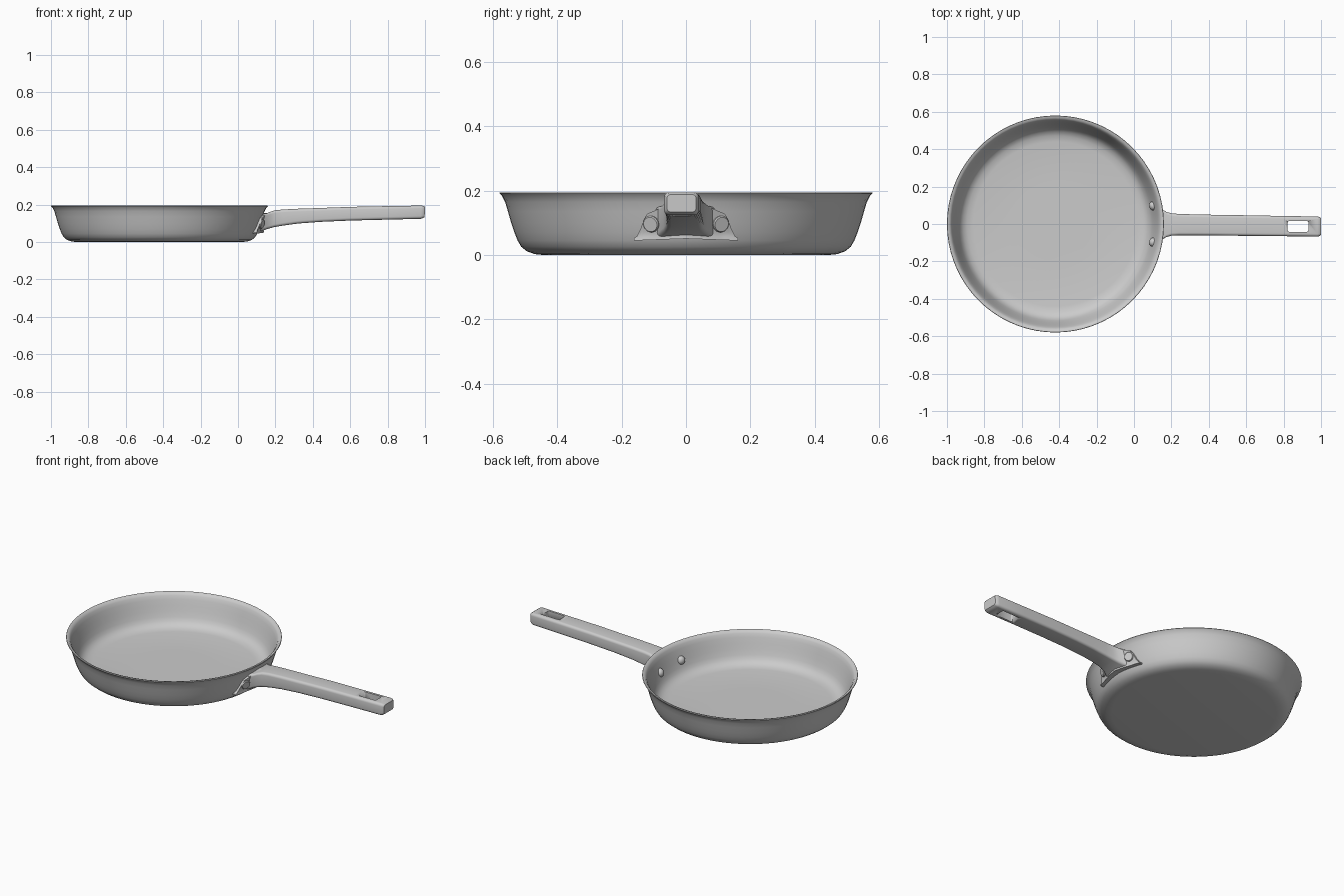
import bpy, bmesh, math
from mathutils import Vector

if "Cube" in bpy.data.objects:
    bpy.data.objects.remove(bpy.data.objects["Cube"])

CX = -0.42  # pan centre


def finish(name, bm, angle=35):
    bmesh.ops.recalc_face_normals(bm, faces=bm.faces)
    me = bpy.data.meshes.new(name)
    bm.to_mesh(me)
    bm.free()
    ob = bpy.data.objects.new(name, me)
    bpy.context.collection.objects.link(ob)
    bpy.ops.object.select_all(action='DESELECT')
    ob.select_set(True)
    bpy.context.view_layer.objects.active = ob
    bpy.ops.object.shade_smooth_by_angle(angle=math.radians(angle))
    return ob


def loft(bm, rings):
    rows = [[bm.verts.new(p) for p in r] for r in rings]
    n = len(rows[0])
    for a, b in zip(rows, rows[1:]):
        for i in range(n):
            j = (i + 1) % n
            bm.faces.new((a[i], a[j], b[j], b[i]))
    bm.faces.new(rows[0])
    bm.faces.new(rows[-1])


def interp(table, t):
    for (a, u), (b, v) in zip(table, table[1:]):
        if t <= b:
            return u + (v - u) * max(0, (t - a) / (b - a))
    return table[-1][1]


# pan body: lathed outer wall, rim, inner wall and floor
outer = [(0.44, 0.0), (0.47, 0.003), (0.495, 0.012), (0.512, 0.026), (0.523, 0.045),
         (0.533, 0.07), (0.543, 0.1), (0.553, 0.135), (0.562, 0.165), (0.571, 0.183), (0.58, 0.192)]
inner = [(0.578, 0.195), (0.566, 0.193), (0.556, 0.18), (0.548, 0.16), (0.538, 0.13), (0.528, 0.1),
         (0.517, 0.07), (0.507, 0.05), (0.493, 0.035), (0.472, 0.024), (0.44, 0.019), (0.2, 0.018)]
bm = bmesh.new()
SEG = 72
loft(bm, [[(CX + r * math.cos(i * math.tau / SEG), r * math.sin(i * math.tau / SEG), z)
           for i in range(SEG)] for r, z in outer + inner])
finish("pan_body", bm, 50)
wall = [(z, r) for r, z in outer]


def on_wall(y, z, off):
    r = interp(wall, z) + off
    return Vector((CX + math.sqrt(r * r - y * y), y, z))


# handle: rounded rectangular sections lofted along x
def section(xt, xb, zt, zb, hw, rad, cy):
    pts = []
    zc, hh = (zt + zb) / 2, (zt - zb) / 2
    for k, (sy, sz) in enumerate([(1, 1), (-1, 1), (-1, -1), (1, -1)]):
        for s in range(5):
            a = math.radians(90 * k + 22.5 * s)
            y = sy * (hw - rad) + rad * math.cos(a)
            z = zc + sz * (hh - rad) + rad * math.sin(a)
            t = (z - zb) / (zt - zb)
            pts.append((xb + (xt - xb) * t, cy + y, z))
    return pts


# x at top, x at bottom, top z, bottom z, half width, corner radius
stations = [(0.132, 0.108, 0.150, 0.052, 0.092, 0.012),
            (0.155, 0.130, 0.154, 0.060, 0.080, 0.014),
            (0.175, 0.155, 0.163, 0.069, 0.068, 0.015),
            (0.200, 0.190, 0.170, 0.079, 0.060, 0.015),
            (0.240, 0.240, 0.174, 0.088, 0.057, 0.015),
            (0.320, 0.320, 0.178, 0.099, 0.056, 0.015),
            (0.440, 0.440, 0.182, 0.108, 0.055, 0.015),
            (0.600, 0.600, 0.188, 0.115, 0.055, 0.015),
            (0.800, 0.800, 0.192, 0.120, 0.054, 0.015),
            (0.980, 0.975, 0.195, 0.124, 0.054, 0.015),
            (0.993, 0.990, 0.193, 0.128, 0.051, 0.014),
            (1.000, 0.998, 0.188, 0.134, 0.045, 0.011)]
bm = bmesh.new()
loft(bm, [section(*s, -0.002 - 0.014 * max(0, s[0] - 0.14)) for s in stations])
handle = finish("handle", bm)

# hanging slot cut through the handle end
bm = bmesh.new()
bmesh.ops.create_cube(bm, size=1)
bmesh.ops.scale(bm, vec=(0.11, 0.058, 0.3), verts=bm.verts)
bmesh.ops.bevel(bm, geom=[e for e in bm.edges if abs(e.verts[0].co.z - e.verts[1].co.z) > 0.1],
                offset=0.008, segments=3, profile=0.5, affect='EDGES')
bmesh.ops.translate(bm, vec=(0.877, -0.013, 0.16), verts=bm.verts)
cutter = finish("slot_cutter", bm)
cutter.hide_render = True
cutter.hide_set(True)
mod = handle.modifiers.new("slot", 'BOOLEAN')
mod.operation = 'DIFFERENCE'
mod.solver = 'EXACT'
mod.object = cutter

# bracket: curved plate wrapping the wall, thicker towards the handle
top = [(0, 0.156), (0.075, 0.148), (0.125, 0.126), (0.138, 0.09), (0.148, 0.062), (0.162, 0.052)]
NY, NZ = 32, 8
bm = bmesh.new()
rings = []
for i in range(NY + 1):
    y = -0.162 + 0.324 * i / NY
    zt, zb = interp(top, abs(y)), 0.045 + 0.006 * (1 - abs(y) / 0.162)
    zs = [zb + (zt - zb) * k / NZ for k in range(NZ + 1)]
    bulge = 0.012 + 0.014 * max(0, 1 - abs(y) / 0.11)
    front = [on_wall(y, z, bulge + 0.010 * max(0, (0.065 - z) / 0.02)) for z in zs]
    back = [on_wall(y, z, -0.004) for z in reversed(zs)]
    rings.append(front + back)
loft(bm, rings)
finish("handle_bracket", bm)

# rivets: flat outer head, shank, domed inner head
for side, label in ((-1, "front"), (1, "back")):
    out = on_wall(side * 0.111, 0.095, 0.022)
    inn = Vector((0.096, side * 0.094, 0.104))
    axis = (out - inn).normalized()
    u = axis.cross(Vector((0, 0, 1))).normalized()
    v = axis.cross(u)
    length = (out - inn).length
    prof = [(-0.014, 0.006), (-0.011, 0.014), (-0.005, 0.021), (0.003, 0.024), (0.01, 0.024),
            (length - 0.004, 0.026), (length, 0.023)]
    bm = bmesh.new()
    loft(bm, [[inn + axis * d + (u * math.cos(k * math.tau / 24) + v * math.sin(k * math.tau / 24)) * r
               for k in range(24)] for d, r in prof])
    finish(f"rivet_{label}", bm)
